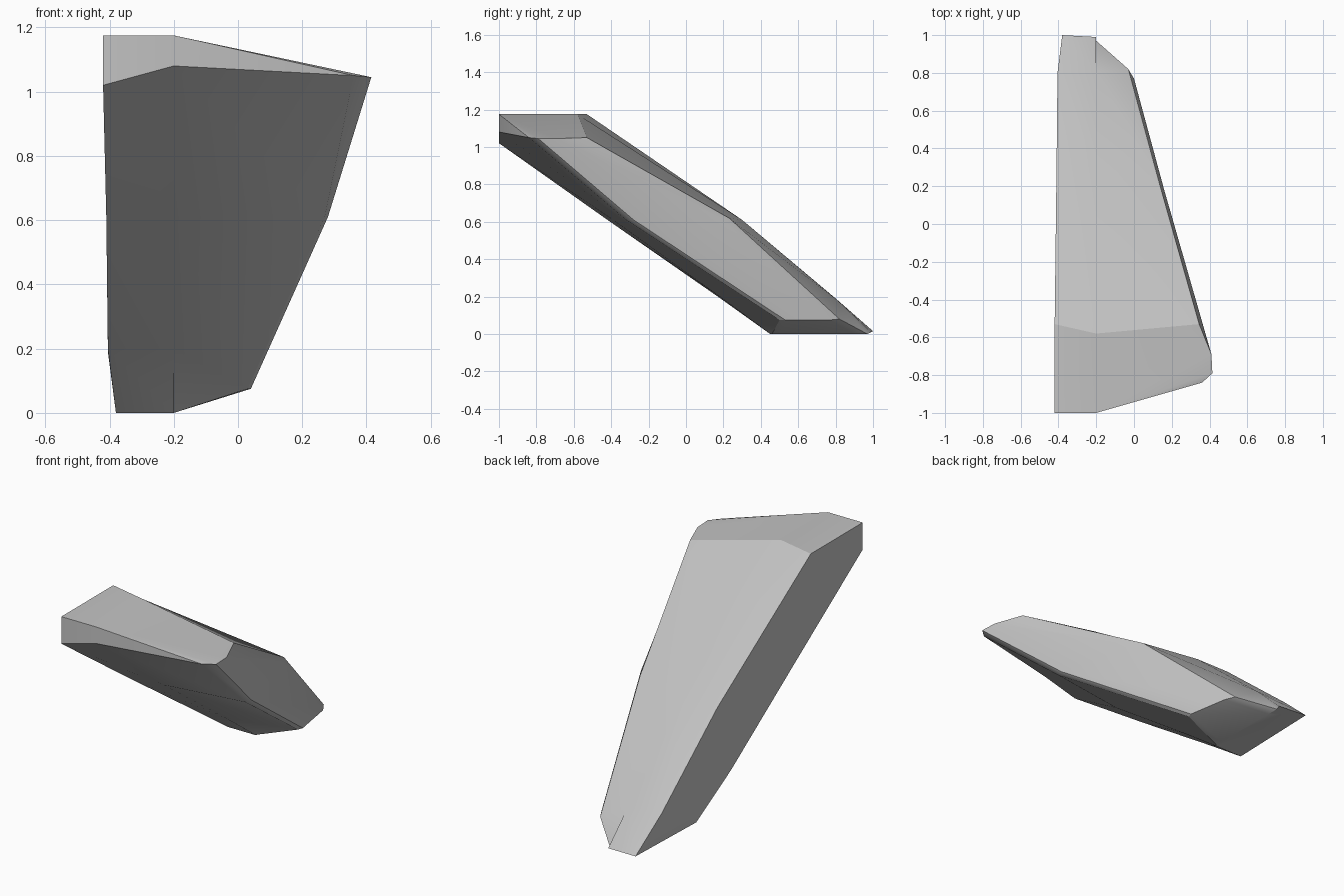
import bpy
import bmesh

default_cube = bpy.data.objects.get("Cube")
if default_cube:
    bpy.data.objects.remove(default_cube, do_unlink=True)


def make_material(name, colour):
    material = bpy.data.materials.new(name)
    material.use_nodes = True
    material.diffuse_color = colour
    material.node_tree.nodes["Principled BSDF"].inputs["Base Color"].default_value = colour
    return material


# Cross-sections from the high front end down to the low back end.
# Each runs: left underside, middle underside, four rim points,
# middle upper side, left upper side.
sections = [
    [(-.42, -1, 1.02), (-.2, -1, 1.08), (.36, -.84, 1.05), (.415, -.79, 1.045),
     (.41, -.69, 1.045), (.345, -.53, 1.05), (-.2, -.58, 1.175), (-.42, -.53, 1.175)],
    [(-.41, -.42, .61), (-.2, -.39, .61), (.27, -.32, .61), (.28, -.28, .61),
     (.16, .18, .62), (.13, .23, .62), (-.2, .3, .61), (-.41, .3, .61)],
    [(-.405, .17, .2), (-.2, .18, .2), (.03, .5, .075), (.04, .53, .075),
     (0, .77, .075), (-.03, .82, .08), (-.2, .81, .18), (-.405, .8, .19)],
    [(-.38, .45, 0), (-.2, .45, 0), (-.2, .46, 0), (-.2, .5, 0),
     (-.2, .9, 0), (-.2, .97, 0), (-.2, .99, .01), (-.38, 1, .015)],
]


def build_slanted_panel(name, material):
    bm = bmesh.new()
    loops = [[bm.verts.new(point) for point in section] for section in sections]

    # Skin between neighbouring sections
    for upper, lower in zip(loops, loops[1:]):
        count = len(upper)
        for i in range(count):
            j = (i + 1) % count
            bm.faces.new((upper[i], upper[j], lower[j], lower[i]))

    # Flat foot
    bm.faces.new(loops[-1])

    # Front end: flat top, upright plate and side wall
    left_low, mid_low, *rim, mid_back, left_back = loops[0]
    top_z = mid_back.co.z
    left_top = bm.verts.new((left_low.co.x, left_low.co.y, top_z))
    mid_top = bm.verts.new((mid_low.co.x, mid_low.co.y, top_z))
    bm.faces.new((left_top, mid_top, mid_back, left_back))
    bm.faces.new((left_low, mid_low, mid_top, left_top))
    bm.faces.new((left_low, left_top, left_back))

    # Sloping top that fans out to the rounded corner
    edge = [mid_low, *rim, mid_back]
    for a, b in zip(edge, edge[1:]):
        bm.faces.new((mid_top, a, b))

    bmesh.ops.recalc_face_normals(bm, faces=bm.faces[:])
    mesh = bpy.data.meshes.new(name)
    bm.to_mesh(mesh)
    bm.free()
    mesh.materials.append(material)
    panel = bpy.data.objects.new(name, mesh)
    bpy.context.collection.objects.link(panel)
    return panel


grey = make_material("light_grey", (.55, .55, .55, 1))
panel = build_slanted_panel("slanted_panel", grey)

# Smooth the gentle bends and keep the hard edges
bpy.ops.object.select_all(action='DESELECT')
panel.select_set(True)
bpy.context.view_layer.objects.active = panel
bpy.ops.object.shade_smooth_by_angle()
